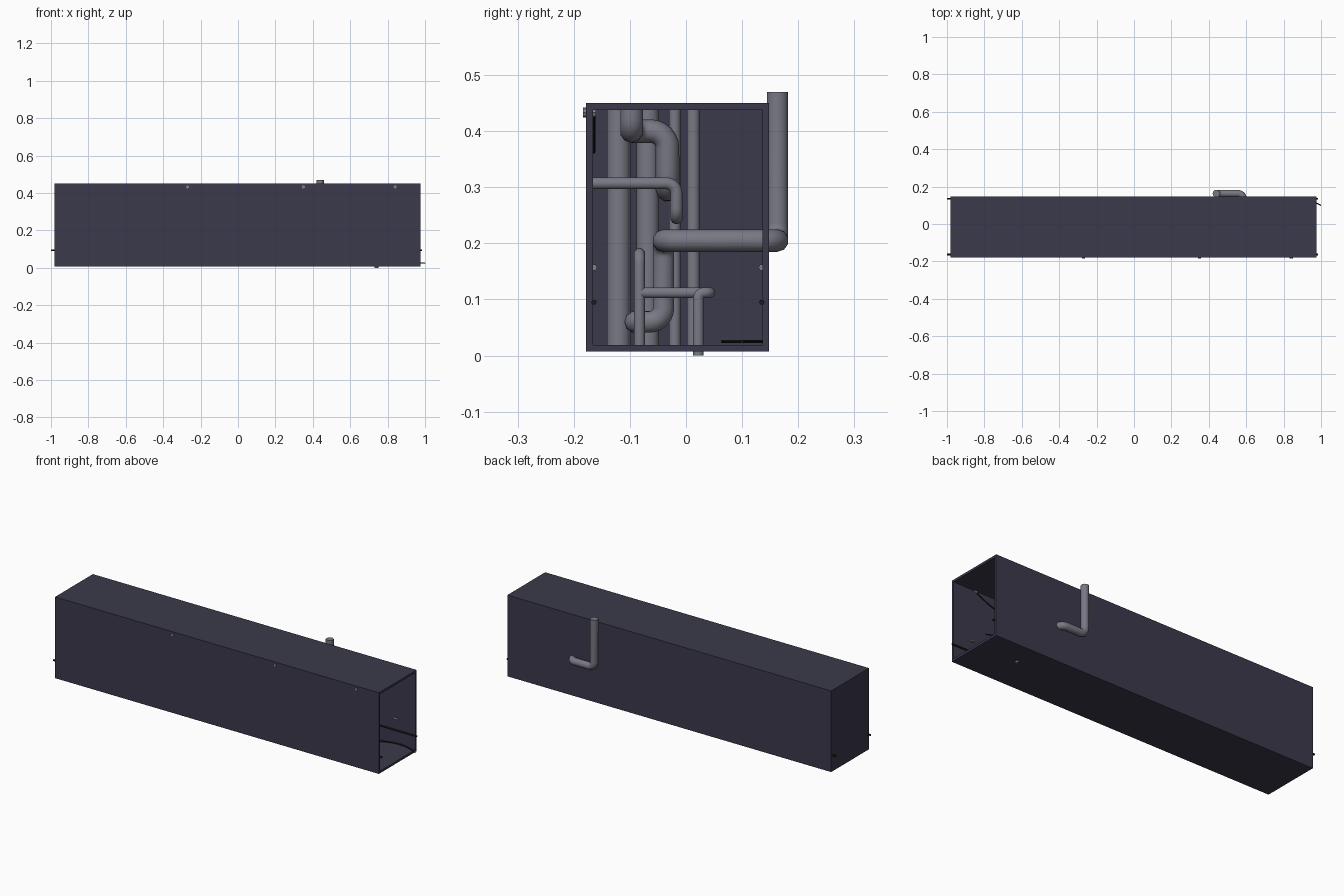
import bpy, bmesh, math
from mathutils import Vector

if "Cube" in bpy.data.objects:
    bpy.data.objects.remove(bpy.data.objects["Cube"])


def material(name, rgb):
    m = bpy.data.materials.new(name)
    m.diffuse_color = (*rgb, 1)
    m.use_nodes = True
    m.node_tree.nodes["Principled BSDF"].inputs["Base Color"].default_value = m.diffuse_color
    return m


WALL = material("dark_wall", (0.044, 0.041, 0.070))
PIPE = material("grey_pipe", (0.19, 0.19, 0.235))
CABLE = material("black_cable", (0.012, 0.012, 0.014))
CLIP = material("metal_clip", (0.22, 0.22, 0.24))


def finish(ob, mat, smooth=False):
    ob.data.materials.clear()
    ob.data.materials.append(mat)
    bpy.ops.object.select_all(action='DESELECT')
    ob.select_set(True)
    bpy.context.view_layer.objects.active = ob
    if smooth:
        bpy.ops.object.shade_smooth_by_angle(angle=math.radians(40))


def box(name, lo, hi, mat):
    lo, hi = Vector(lo), Vector(hi)
    bpy.ops.mesh.primitive_cube_add(size=1, location=(lo + hi) / 2)
    ob = bpy.context.object
    ob.name = name
    ob.scale = hi - lo
    bpy.ops.object.transform_apply(location=False, rotation=False, scale=True)
    finish(ob, mat)
    return ob


def fillet(points, r):
    """Round each inner corner of a right-angled path."""
    pts = [Vector(p) for p in points]
    out = [pts[0]]
    for a, b, c in zip(pts, pts[1:], pts[2:]):
        u, v = (a - b), (c - b)
        d = min(r, u.length * 0.5, v.length * 0.5)
        u.normalize()
        v.normalize()
        centre = b + (u + v) * d
        for i in range(7):
            t = i / 6 * math.pi / 2
            out.append(centre - v * d * math.cos(t) - u * d * math.sin(t))
    return out + [pts[-1]]


def tube(name, points, radius, mat, bend=0.0, sides=16):
    cu = bpy.data.curves.new(name, 'CURVE')
    cu.dimensions = '3D'
    cu.bevel_depth = radius
    cu.bevel_resolution = sides // 4 - 1
    cu.use_fill_caps = True
    pts = fillet(points, bend) if bend else points
    sp = cu.splines.new('POLY')
    sp.points.add(len(pts) - 1)
    for p, q in zip(sp.points, pts):
        p.co = (*q, 1)
    ob = bpy.data.objects.new(name, cu)
    bpy.context.collection.objects.link(ob)
    bpy.ops.object.select_all(action='DESELECT')
    ob.select_set(True)
    bpy.context.view_layer.objects.active = ob
    bpy.ops.object.convert(target='MESH')
    finish(bpy.context.object, mat, True)


# Corridor shell: a closed box whose right-hand end is cut open
X0, X1, Y0, Y1, Z0, Z1 = -0.98, 0.975, -0.178, 0.148, 0.007, 0.45
T = 0.012
shell = box("corridor_shell", (X0, Y0, Z0), (X1, Y1, Z1), WALL)
bm = bmesh.new()
bm.from_mesh(shell.data)
end = max(bm.faces, key=lambda f: f.calc_center_median().x)
bmesh.ops.inset_region(bm, faces=[end], thickness=T, use_even_offset=True)
inner = bmesh.ops.extrude_discrete_faces(bm, faces=[end])["faces"]
bmesh.ops.translate(bm, verts=inner[0].verts[:], vec=(X0 + T - X1, 0, 0))
bmesh.ops.recalc_face_normals(bm, faces=bm.faces[:])
bm.to_mesh(shell.data)
bm.free()

# Large bent pipe: rises behind the corridor, passes the wall and drops inside
tube("outside_pipe", [(0.44, 0.163, 0.47), (0.44, 0.163, 0.205), (0.585, 0.163, 0.205),
                      (0.585, -0.04, 0.205), (0.15, -0.04, 0.205), (0.15, -0.04, 0.06),
                      (0.15, -0.09, 0.06), (-0.2, -0.09, 0.06)], 0.02, PIPE, 0.03)

# Large bent pipe hanging from the ceiling
tube("ceiling_pipe", [(0.25, -0.097, 0.445), (0.25, -0.097, 0.4), (0.05, -0.097, 0.4),
                      (0.05, -0.033, 0.4), (0.05, -0.033, 0.295), (-0.3, -0.033, 0.295)],
     0.021, PIPE, 0.03)

# Thin bent pipes
tube("front_wall_pipe", [(0.35, -0.17, 0.307), (0.35, -0.017, 0.307),
                         (0.35, -0.017, 0.245), (0.1, -0.017, 0.245)], 0.011, PIPE, 0.018)
tube("floor_pipe", [(0.74, 0.022, 0.0), (0.74, 0.022, 0.112),
                    (0.74, 0.042, 0.112), (0.6, 0.042, 0.112)], 0.01, PIPE, 0.018)
tube("cross_pipe", [(0.3, 0.03, 0.112), (0.3, -0.083, 0.112)], 0.01, PIPE)
tube("short_riser", [(0.3, -0.083, 0.012), (0.3, -0.083, 0.182),
                     (0.0, -0.083, 0.182)], 0.01, PIPE, 0.018)

# Straight floor-to-ceiling risers
for i, (x, y, r) in enumerate([(-0.35, -0.12, 0.022), (-0.5, -0.068, 0.021),
                               (-0.1, -0.02, 0.011), (-0.65, 0.013, 0.012)]):
    tube(f"riser_{i + 1}", [(x, y, 0.015), (x, y, 0.442)], r, PIPE)

# Rails along both long walls, with clips above them
for side, y, s in (("front", -0.164, 1), ("back", 0.135, -1)):
    tube(f"{side}_rail", [(-1.0, y, 0.095), (0.985, y, 0.095)], 0.005, CABLE, sides=8)
    for i, x in enumerate((-0.5, 0.2, 0.86)):
        tube(f"{side}_clip_{i + 1}", [(x - 0.012, y, 0.157), (x + 0.012, y, 0.157)],
             0.006, CLIP, sides=8)

# Cable sagging between hooks at the top of the front wall
hooks = (-0.27, 0.35, 0.84)
sag = []
for a, b in zip(hooks, hooks[1:]):
    for i in range(13):
        t = i / 12
        sag.append((a + (b - a) * t, -0.164, 0.433 - 0.07 * 4 * t * (1 - t)))
tube("hanging_cable", sag, 0.003, CABLE, sides=8)
for i, x in enumerate(hooks):
    tube(f"cable_hook_{i + 1}", [(x, -0.184, 0.433), (x, -0.160, 0.433)], 0.009, CLIP, sides=12)

# Loose cable snaking along the floor out of the open end
loose = [(1.0 - 0.9 * i / 40, 0.1 + 0.035 * math.sin(i * 0.3), 0.025) for i in range(41)]
tube("floor_cable", loose, 0.003, CABLE, sides=8)
